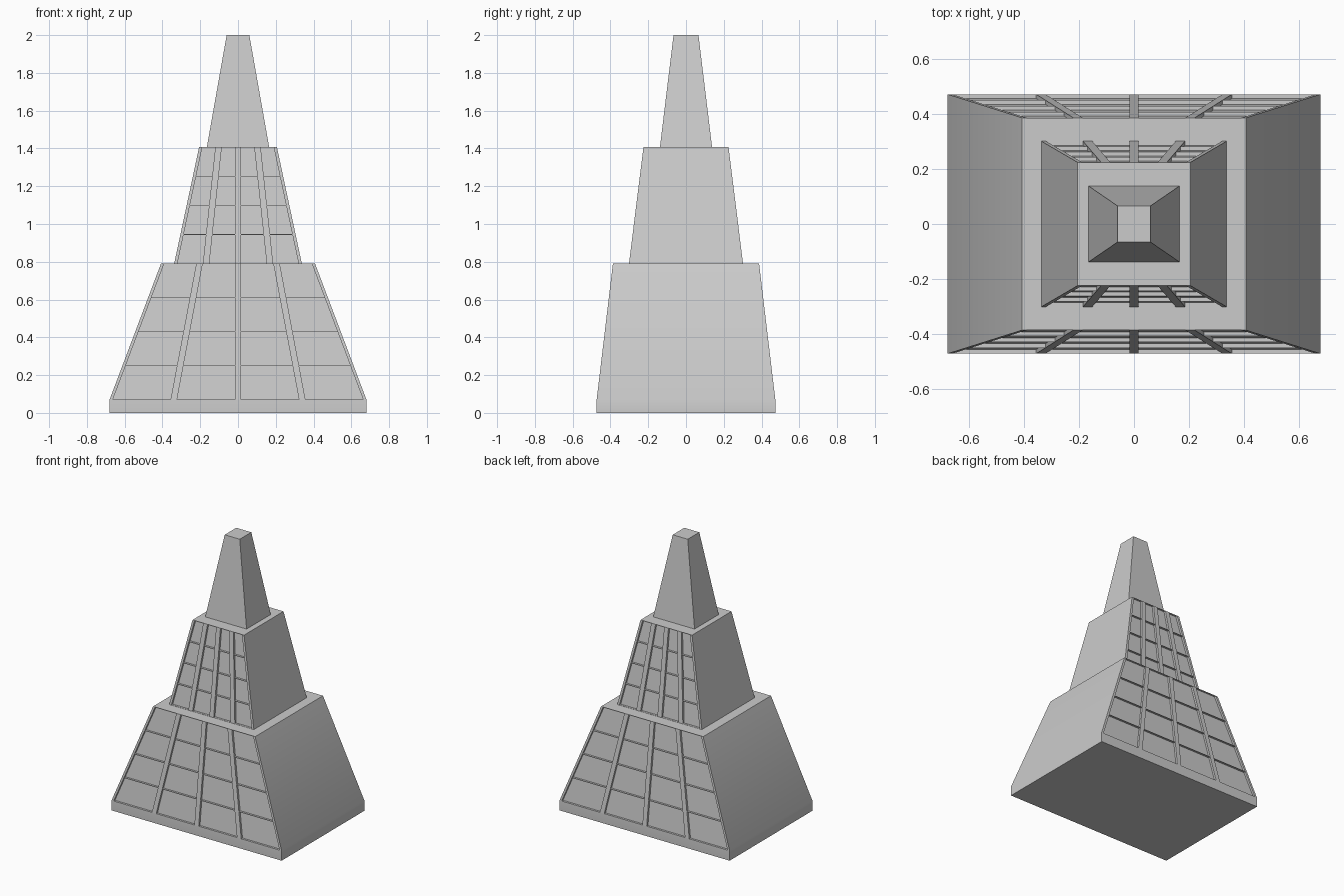
import bpy, bmesh
from mathutils import Vector

cube = bpy.data.objects.get("Cube")
if cube:
    bpy.data.objects.remove(cube)

BAR = 0.034       # width of the upright bars
PLATE = 0.003     # thickness of the floor plates
DEPTH = 0.015     # how far the panels sit back


def to_object(bm, name):
    bmesh.ops.recalc_face_normals(bm, faces=bm.faces)
    mesh = bpy.data.meshes.new(name)
    bm.to_mesh(mesh)
    bm.free()
    obj = bpy.data.objects.new(name, mesh)
    bpy.context.collection.objects.link(obj)
    return obj


def loft(bm, rings):
    """Close a stack of four-point rings into a solid."""
    loops = [[bm.verts.new(p) for p in ring] for ring in rings]
    for low, high in zip(loops, loops[1:]):
        for i in range(4):
            j = (i + 1) % 4
            bm.faces.new((low[i], low[j], high[j], high[i]))
    bm.faces.new(loops[0][::-1])
    bm.faces.new(loops[-1])


def tapered_block(name, levels):
    """Each level is (half width, half depth, height)."""
    bm = bmesh.new()
    loft(bm, [[(-x, -y, z), (x, -y, z), (x, y, z), (-x, y, z)]
              for x, y, z in levels])
    return to_object(bm, name)


def cut_panels(tier, low, high, bays=4, rows=4):
    """Sink a grid of panels into the front and back of a tier."""
    low, high = Vector(low), Vector(high)
    bm = bmesh.new()
    for side in (-1, 1):
        for row in range(rows):
            margin = PLATE / (high.z - low.z) / 2
            start, end = row / rows + margin, (row + 1) / rows - margin
            if row == 0:
                start = margin
            for bay in range(bays):
                rings = []
                for t in (start, end):
                    x, y, z = low.lerp(high, t)
                    left = x * (2 * bay / bays - 1) + BAR / 2
                    right = x * (2 * (bay + 1) / bays - 1) - BAR / 2
                    inner, outer = side * (y - DEPTH), side * (y + DEPTH)
                    rings.append([(left, outer, z), (right, outer, z),
                                  (right, inner, z), (left, inner, z)])
                loft(bm, rings)
    cutter = to_object(bm, tier.name + "_panel_cutter")
    cutter.hide_render = True
    mod = tier.modifiers.new("panels", 'BOOLEAN')
    mod.operation = 'DIFFERENCE'
    mod.solver = 'EXACT'
    mod.object = cutter
    bpy.context.view_layer.objects.active = tier
    bpy.ops.object.modifier_apply(modifier=mod.name)
    bpy.data.objects.remove(cutter)


# Broad lower tier on a short upright plinth
plinth, lower_top = (0.68, 0.473, 0.07), (0.408, 0.387, 0.79)
lower = tapered_block("lower_tier", [(0.68, 0.473, 0), plinth, lower_top])
cut_panels(lower, plinth, lower_top)

# Steeper middle tier
middle_base, middle_top = (0.338, 0.302, 0.79), (0.206, 0.225, 1.407)
middle = tapered_block("middle_tier", [middle_base, middle_top])
cut_panels(middle, middle_base, middle_top)

# Plain spire with a flat top
tapered_block("spire", [(0.165, 0.138, 1.407), (0.06, 0.066, 2.0)])

# Soft shading over the plinth bend only
bpy.ops.object.select_all(action='DESELECT')
lower.select_set(True)
bpy.context.view_layer.objects.active = lower
bpy.ops.object.shade_smooth_by_angle(angle=0.5)
